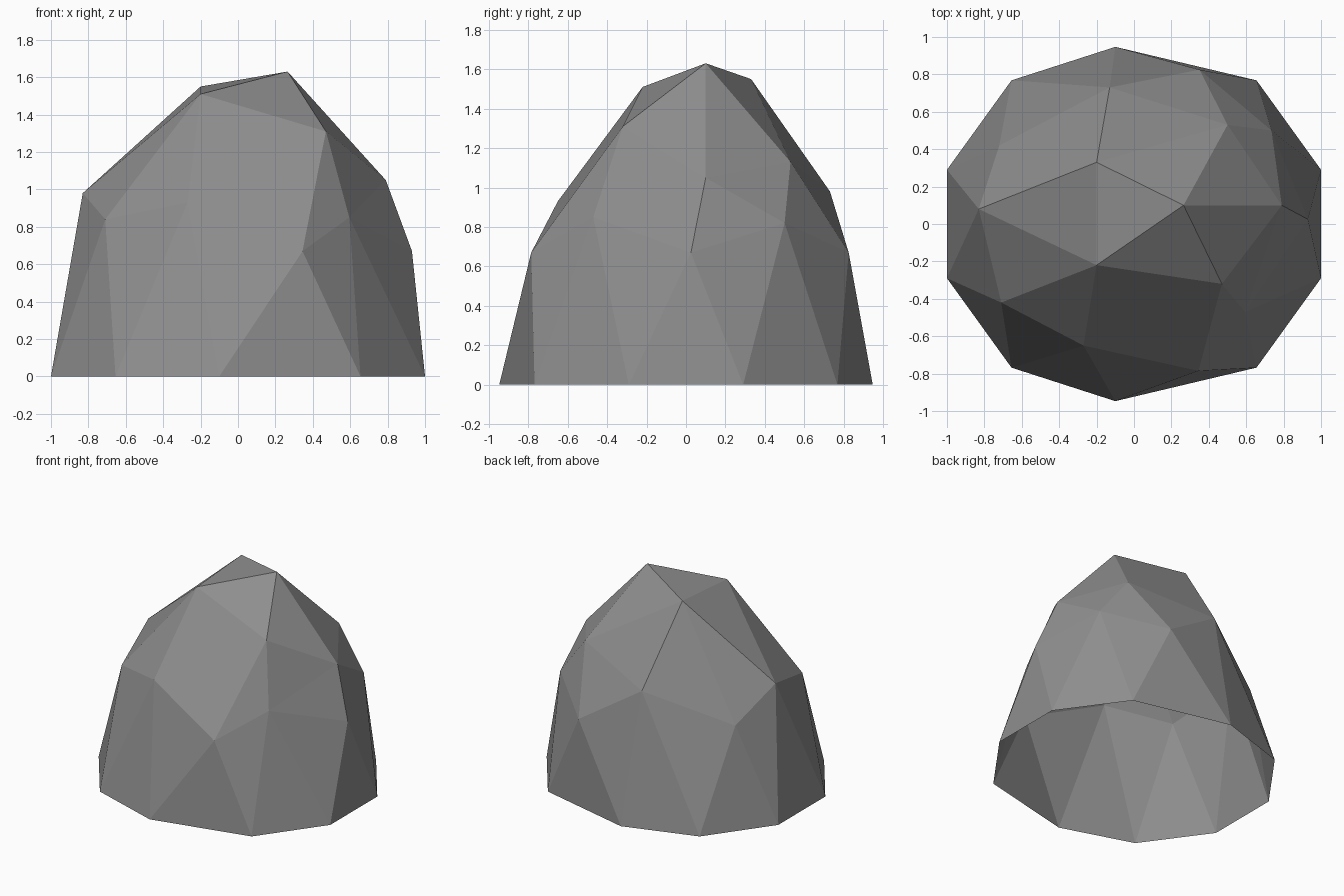
import bpy, bmesh

if "Cube" in bpy.data.objects:
    bpy.data.objects.remove(bpy.data.objects["Cube"])

# Boulder: a weathered half icosphere, open underneath, built ring by ring
# (each ring runs counter-clockwise seen from above, starting at +x)
APEX = (0.265, 0.10, 1.63)
CROWN = [(0.79, 0.10, 1.05), (0.50, 0.53, 1.13), (-0.20, 0.33, 1.55),
         (-0.20, -0.22, 1.51), (0.47, -0.32, 1.31)]
CORNERS = [(0.93, 0.025, 0.67), (0.35, 0.825, 0.67), (-0.72, 0.42, 0.75),
           (-0.71, -0.42, 0.84), (0.345, -0.785, 0.67)]
BETWEEN = [(0.735, 0.50, 0.82), (-0.13, 0.73, 0.98), (-0.83, 0.08, 0.98),
           (-0.27, -0.65, 0.93), (0.595, -0.47, 0.85)]
HALF_BASE = [(1.0, 0.29), (0.655, 0.768), (-0.10, 0.947), (-0.655, 0.768), (-1.0, 0.29)]

bm = bmesh.new()


def ring(points):
    return [bm.verts.new(p) for p in points]


apex = bm.verts.new(APEX)
crown, corner, mid = ring(CROWN), ring(CORNERS), ring(BETWEEN)
# Base outline mirrored front to back
base = ring([(x, y, 0) for x, y in HALF_BASE] + [(x, -y, 0) for x, y in reversed(HALF_BASE)])

# Five equal sectors of icosphere facets
for i in range(5):
    j = (i + 1) % 5
    b0, b1, prev = base[2 * i], base[2 * i + 1], base[2 * i - 1]
    for tri in ((apex, crown[i], crown[j]),
                (crown[i], corner[i], mid[i]),
                (crown[i], mid[i], crown[j]),
                (crown[j], mid[i], corner[j]),
                (corner[i], b0, mid[i]),
                (mid[i], b0, b1),
                (mid[i], b1, corner[j]),
                (corner[i], prev, b0)):
        bm.faces.new(tri)

mesh = bpy.data.meshes.new("boulder")
bm.to_mesh(mesh)
bm.free()

# Plain stone colour
stone = bpy.data.materials.new("stone grey")
stone.diffuse_color = (0.27, 0.27, 0.27, 1)
stone.use_nodes = True
stone.node_tree.nodes["Principled BSDF"].inputs["Base Color"].default_value = stone.diffuse_color
mesh.materials.append(stone)
bpy.context.collection.objects.link(bpy.data.objects.new("boulder", mesh))
